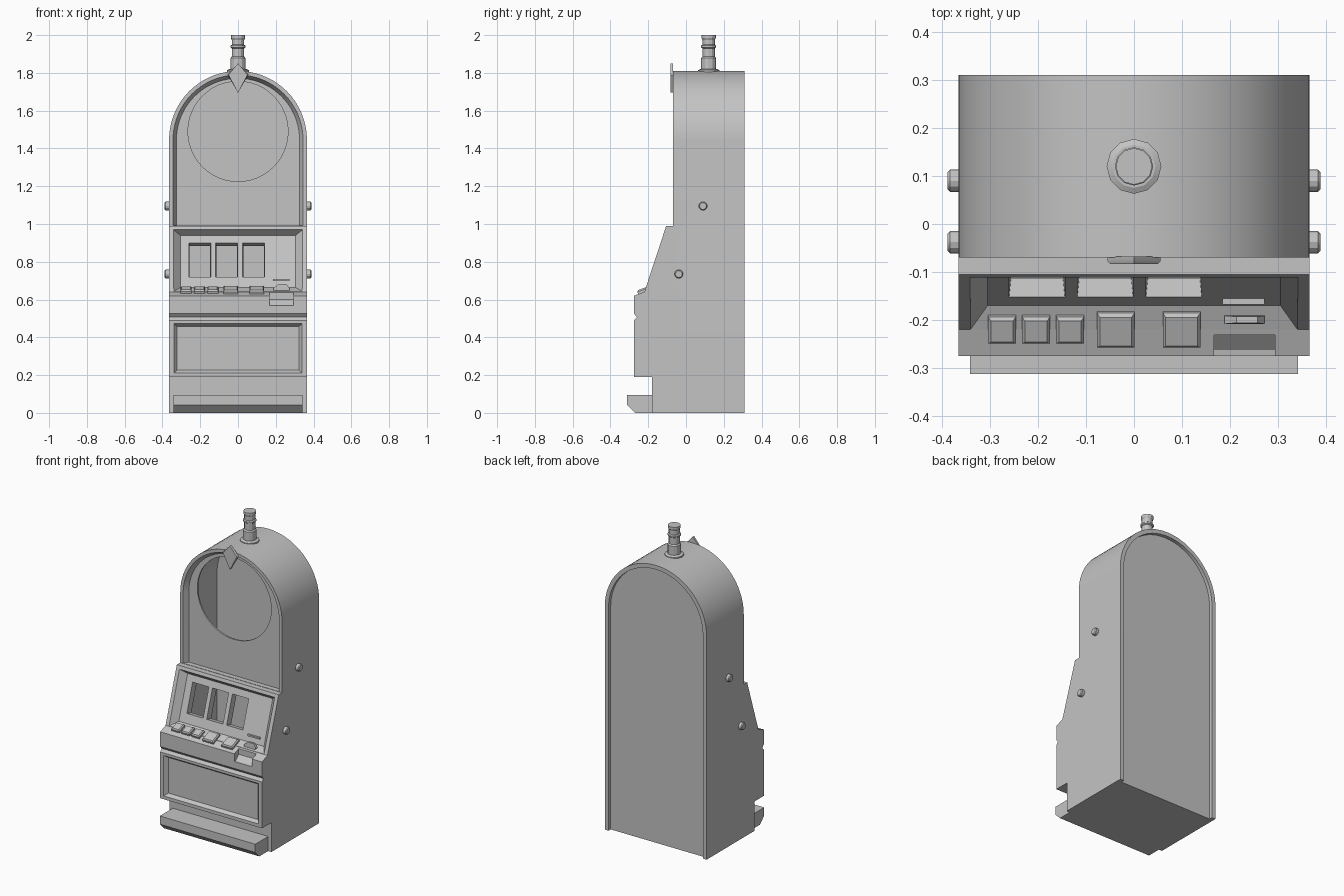
import bpy, bmesh, math
from mathutils import Vector

cube = bpy.data.objects.get("Cube")
if cube:
    bpy.data.objects.remove(cube, do_unlink=True)

grey = bpy.data.materials.new("cabinet grey")
grey.use_nodes = True
GREY = (0.55, 0.55, 0.55, 1)
grey.diffuse_color = GREY
for node in grey.node_tree.nodes:
    if node.type == 'BSDF_PRINCIPLED':
        node.inputs["Base Color"].default_value = GREY

HALF, SPRING = 0.365, 1.445   # cabinet half width, height where the arch begins


def loft(name, rings):
    """Closed solid through a list of equal-length point rings."""
    bm = bmesh.new()
    loops = [[bm.verts.new(p) for p in ring] for ring in rings]
    n = len(loops[0])
    for a, b in zip(loops, loops[1:]):
        for i in range(n):
            j = (i + 1) % n
            bm.faces.new((a[i], a[j], b[j], b[i]))
    bm.faces.new(loops[0])
    bm.faces.new(loops[-1])
    bmesh.ops.recalc_face_normals(bm, faces=bm.faces)
    mesh = bpy.data.meshes.new(name)
    bm.to_mesh(mesh)
    bm.free()
    mesh.materials.append(grey)
    obj = bpy.data.objects.new(name, mesh)
    bpy.context.collection.objects.link(obj)
    return obj


def side_solid(name, profile, x0, x1):
    return loft(name, [[(x, y, z) for y, z in profile] for x in (x0, x1)])


def arch(r, y, bottom, steps=36):
    arc = [(r * math.cos(math.pi * i / steps), y, SPRING + r * math.sin(math.pi * i / steps))
           for i in range(steps + 1)]
    return [(-r, y, bottom), (r, y, bottom)] + arc


def circle(r, n, place):
    return [place(r * math.cos(2 * math.pi * i / n), r * math.sin(2 * math.pi * i / n))
            for i in range(n)]


def rect(w, y0, z0, y1, z1, x=0):
    return [(x - w, y0, z0), (x + w, y0, z0), (x + w, y1, z1), (x - w, y1, z1)]


def boolean(target, cutter, operation='DIFFERENCE'):
    mod = target.modifiers.new("cut", 'BOOLEAN')
    mod.operation, mod.solver, mod.object = operation, 'EXACT', cutter
    bpy.context.view_layer.objects.active = target
    bpy.ops.object.modifier_apply(modifier=mod.name)
    bpy.data.objects.remove(cutter, do_unlink=True)


def deck_z(y):
    return 0.62 + 0.39 * (y + 0.275)


def panel_y(z):
    return -0.17 + (z - 0.664) * 0.326


# Cabinet: side profile trimmed by the arch
cabinet = side_solid("cabinet", [
    (0.31, 0), (-0.18, 0), (-0.18, 0.19), (-0.275, 0.19), (-0.275, 0.49), (-0.26, 0.507),
    (-0.275, 0.525), (-0.275, 0.62), (-0.22, 0.641), (-0.105, 0.99), (-0.07, 0.99),
    (-0.07, 1.9), (0.31, 1.9)], -0.5, 0.5)
boolean(cabinet, loft("arch_trim", [arch(HALF, -1, -0.2), arch(HALF, 1, -0.2)]), 'INTERSECT')

# Hollow inside
cavity = side_solid("cavity", [
    (0.27, 0.03), (-0.129, 0.03), (-0.129, 0.66), (-0.028, 0.97), (-0.028, 1.9), (0.27, 1.9)],
    -0.45, 0.45)
boolean(cavity, loft("cavity_trim", [arch(0.34, -1, -0.2), arch(0.34, 1, -0.2)]), 'INTERSECT')
boolean(cabinet, cavity)

# Sunken back, sunken arched front, round opening
boolean(cabinet, loft("back_recess", [arch(0.338, 0.288, -0.1), arch(0.338, 0.4, -0.1)]))
boolean(cabinet, loft("top_recess", [arch(0.35, -0.08, 0.992), arch(0.326, -0.038, 0.992)]))
boolean(cabinet, loft("round_opening", [
    circle(0.265, 48, lambda a, b, y=y: (a, y, 1.49 + b)) for y in (-0.2, 0.1)]))

# Sunken slanted reel panel, its front ring pushed slightly outward
front = rect(0.342, -0.222, 0.642, -0.112, 0.97)
back = rect(0.305, panel_y(0.664), 0.664, panel_y(0.94), 0.94)
front = [Vector(f).lerp(Vector(b), -0.1) for f, b in zip(front, back)]
boolean(cabinet, loft("reel_recess", [front, back]))

# Three reel windows cut square to the slanted panel
normal = Vector((0, -1, 0.326)).normalized()
for x in (-0.202, -0.06, 0.083):
    rings = []
    for depth, shrink in ((0.01, -0.001), (-0.07, 0.007)):
        ring = rect(0.058 - shrink, panel_y(0.72 + shrink), 0.72 + shrink,
                    panel_y(0.9 - shrink), 0.9 - shrink, x)
        rings.append([Vector(p) + normal * depth for p in ring])
    boolean(cabinet, loft("reel_window", rings))

# Sunken belly panel and coin notch in the deck
boolean(cabinet, loft("belly_recess", [
    rect(0.344, -0.28, 0.208, -0.28, 0.477), rect(0.322, -0.253, 0.226, -0.253, 0.457)]))
boolean(cabinet, side_solid("coin_notch", [
    (-0.29, 0.567), (-0.262, 0.572), (-0.231, 0.6), (-0.231, 0.72), (-0.29, 0.72)], 0.167, 0.294))
cabinet.data.materials.clear()
cabinet.data.materials.append(grey)

# Payout tray at the foot
side_solid("payout_tray", [
    (-0.17, 0), (-0.27, 0), (-0.312, 0.042), (-0.312, 0.095), (-0.17, 0.095)], -0.342, 0.342)

# Deck buttons, tapered at the top
up = Vector((0, -0.36, 0.93))
for x, w, d in ((-0.275, 0.029, 0.028), (-0.204, 0.029, 0.028), (-0.133, 0.029, 0.028),
                (-0.038, 0.039, 0.036), (0.099, 0.039, 0.036)):
    rings = []
    for lift, inset in ((-0.01, 0), (0.012, 0), (0.02, 0.006)):
        y0, y1 = -0.217 - d + inset, -0.217 + d - inset
        ring = rect(w - inset, y0, deck_z(y0), y1, deck_z(y1), x)
        rings.append([Vector(p) + up * lift for p in ring])
    loft("deck_button", rings)

# Coin slot knob and ticket lip
loft("coin_slot", [rect(0.042, -0.208, 0.635, -0.191, 0.635, 0.23),
                   rect(0.042, -0.208, 0.66, -0.191, 0.66, 0.23),
                   rect(0.022, -0.206, 0.682, -0.193, 0.682, 0.235)])
loft("ticket_lip", [rect(0.044, -0.168, 0.699, -0.145, 0.699, 0.228),
                    rect(0.044, -0.168, 0.709, -0.145, 0.709, 0.228)])

# Diamond crest plate
loft("crest_plate", [[(0, y, 1.85), (-w, y, 1.79), (0, y, 1.695), (w, y, 1.79)]
                     for y, w in ((-0.083, 0.05), (-0.078, 0.055), (-0.068, 0.055))])

# Beacon on the roof
beacon = [(0.057, 1.795), (0.057, 1.814), (0.045, 1.82), (0.04, 1.82), (0.04, 1.878),
          (0.033, 1.886), (0.033, 1.93), (0.04, 1.935), (0.04, 1.944), (0.033, 1.949),
          (0.033, 1.975), (0.038, 1.985), (0.038, 2.0)]
loft("beacon", [circle(r, 12, lambda a, b, z=z: (a, 0.12 + b, z)) for r, z in beacon])

# Side bolts, mirrored
for side in (-1, 1):
    for cy, cz in ((0.09, 1.095), (-0.038, 0.735)):
        loft("side_bolt", [
            circle(r, 12, lambda a, b, x=x: (side * x, cy + a, cz + b))
            for r, x in ((0.023, 0.355), (0.023, 0.383), (0.018, 0.388))])

bpy.ops.object.select_all(action='DESELECT')
for obj in bpy.context.collection.objects:
    if obj.type == 'MESH' and grey.name in obj.data.materials:
        obj.select_set(True)
        bpy.context.view_layer.objects.active = obj
bpy.ops.object.shade_smooth_by_angle(angle=math.radians(25))
